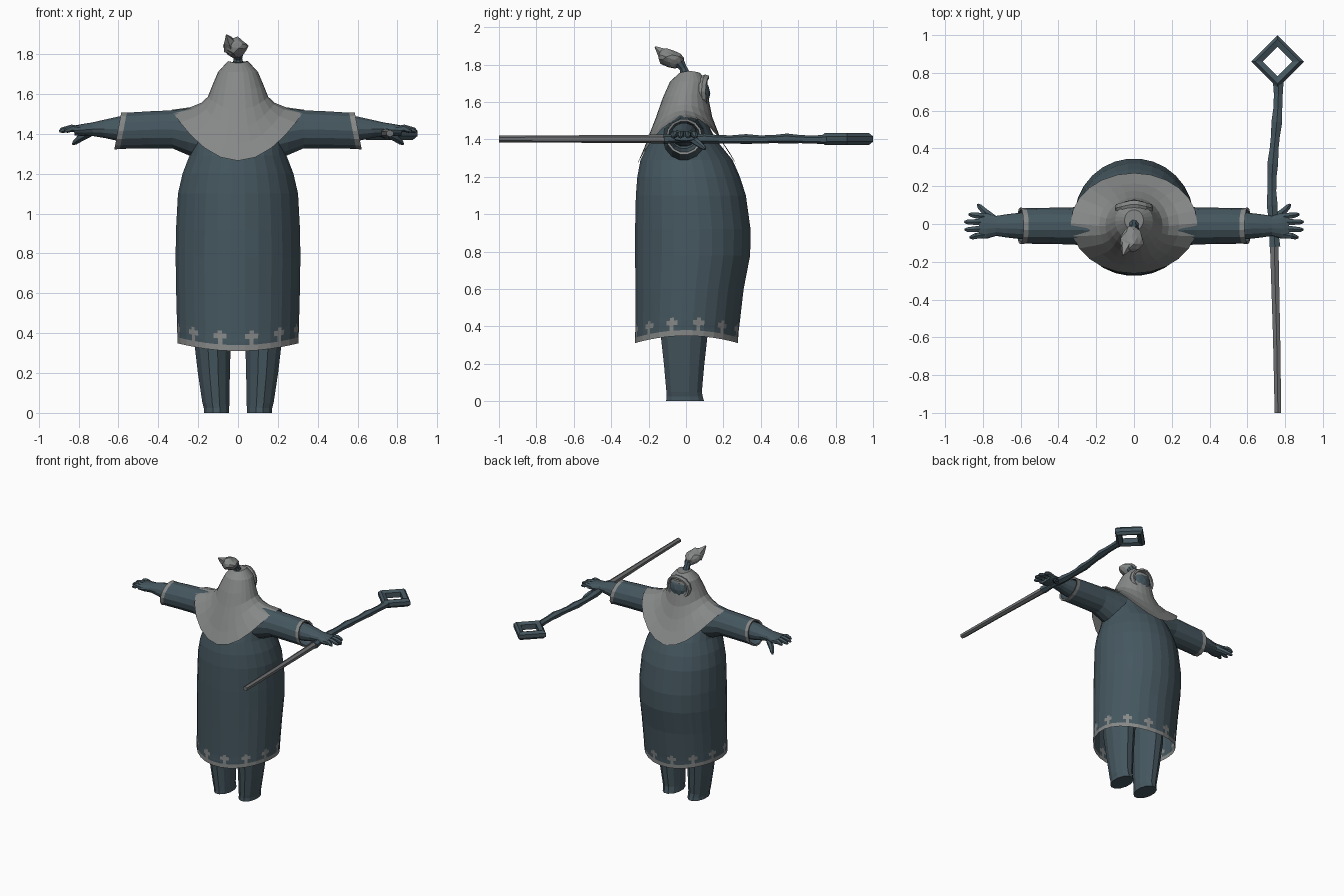
import bpy, bmesh, math, random
from mathutils import Vector

random.seed(4)
if "Cube" in bpy.data.objects:
    bpy.data.objects.remove(bpy.data.objects["Cube"], do_unlink=True)


def material(name, rgb):
    m = bpy.data.materials.new(name)
    m.use_nodes = True
    m.diffuse_color = (*rgb, 1)
    m.node_tree.nodes["Principled BSDF"].inputs["Base Color"].default_value = (*rgb, 1)
    return m


slate = material("slate cloth", (0.06, 0.095, 0.115))
grey = material("pale grey cloth", (0.24, 0.245, 0.245))
wood = material("weathered wood", (0.16, 0.165, 0.17))


def finish(name, bm, mats):
    bmesh.ops.recalc_face_normals(bm, faces=bm.faces)
    mesh = bpy.data.meshes.new(name)
    bm.to_mesh(mesh)
    bm.free()
    for m in mats:
        mesh.materials.append(m)
    ob = bpy.data.objects.new(name, mesh)
    bpy.context.collection.objects.link(ob)
    return ob


def loft(name, rings, mats, rule=None, caps=(True, True), closed=False):
    """Skin a list of point rings; rule(row, column) picks the colour slot."""
    bm = bmesh.new()
    rows = [[bm.verts.new(p) for p in r] for r in rings]
    n = len(rows[0])
    for i in range(len(rows) - (0 if closed else 1)):
        a, b = rows[i], rows[(i + 1) % len(rows)]
        for j in range(n):
            k = (j + 1) % n
            f = bm.faces.new((a[j], a[k], b[k], b[j]))
            f.material_index = rule(i, j) if rule else 0
    if not closed:
        for use, row in zip(caps, (rows[0], rows[-1])):
            if use:
                bm.faces.new(row)
    return finish(name, bm, mats)


def tube(name, path, mat, sides=6, flat=1.0):
    """Tube through (x, y, z, radius) points; flat squashes it vertically."""
    pts = [Vector(p[:3]) for p in path]
    rings = []
    for i, p in enumerate(pts):
        d = (pts[min(i + 1, len(pts) - 1)] - pts[max(i - 1, 0)]).normalized()
        up = Vector((0, 1, 0)) if abs(d.z) > 0.8 else Vector((0, 0, 1))
        u = d.cross(up).normalized()
        v = u.cross(d) * flat
        r = path[i][3]
        rings.append([p + r * (u * math.cos(t) + v * math.sin(t))
                      for t in (math.tau * (j + 0.5) / sides for j in range(sides))])
    return loft(name, rings, [mat])


def ball(name, centre, size, mat, tilt=0, jitter=0.0, subdiv=2):
    bm = bmesh.new()
    bmesh.ops.create_icosphere(bm, subdivisions=subdiv, radius=1)
    for v in bm.verts:
        v.co *= 1 + random.uniform(-jitter, jitter)
    ob = finish(name, bm, [mat])
    ob.location, ob.scale, ob.rotation_euler = centre, size, (tilt, 0, 0)
    return ob


# Robe: faceted body with a curved hem and a dotted border
SIDES, SPLIT = 28, 3


def robe_ring(rx, back, front, z, hem):
    corners = []
    for j in range(SIDES):
        t = math.tau * (j + 0.5) / SIDES - math.pi / 2
        s = math.sin(t)
        corners.append(Vector((rx * math.cos(t), (back + front) / 2 + (front - back) / 2 * s,
                               z - hem * s * s)))
    return [corners[j].lerp(corners[(j + 1) % SIDES], k / SPLIT)
            for j in range(SIDES) for k in range(SPLIT)]


body = [(0.305, -0.275, 0.28, 0.35), (0.306, -0.274, 0.281, 0.38), (0.306, -0.274, 0.282, 0.395),
        (0.307, -0.273, 0.283, 0.41), (0.308, -0.272, 0.286, 0.435), (0.308, -0.272, 0.288, 0.45),
        (0.312, -0.272, 0.31, 0.6), (0.315, -0.274, 0.345, 0.78), (0.313, -0.274, 0.347, 0.92),
        (0.303, -0.27, 0.322, 1.1), (0.28, -0.262, 0.29, 1.2), (0.245, -0.245, 0.25, 1.29),
        (0.23, -0.19, 0.16, 1.4), (0.19, -0.14, 0.11, 1.5), (0.09, -0.07, 0.06, 1.58)]
robe_rings = [robe_ring(*b, 0.04 if b[3] < 0.5 else 0) for b in body]


def robe_colour(row, col):
    offset = abs((col + 2) % 7 - 3)
    if row == 0:
        return 1
    return int((row in (1, 2, 4) and offset == 0) or (row == 3 and offset <= 1))


loft("robe", robe_rings, [slate, grey], robe_colour, caps=(False, True))


# Hooded cape draped over the shoulders
cape = [(0.05, -0.035, 0.075, 1.765, 1.755), (0.10, -0.085, 0.115, 1.71, 1.71),
        (0.13, -0.125, 0.12, 1.64, 1.62), (0.152, -0.16, 0.14, 1.585, 1.52),
        (0.185, -0.195, 0.175, 1.555, 1.43), (0.24, -0.225, 0.215, 1.533, 1.35),
        (0.335, -0.262, 0.27, 1.52, 1.265)]
cape_rings = []
for rx, back, front, side_z, low_z in cape:
    ring = []
    for j in range(24):
        t = math.tau * j / 24
        s = math.sin(t)
        ring.append((rx * math.cos(t), (back + front) / 2 + (front - back) / 2 * s,
                     side_z + (low_z - side_z) * s * s))
    cape_rings.append(ring)
hood = loft("hood_cape", cape_rings, [grey], caps=(True, False))

# Shadowed face and the rolled hood rim around it
ball("face", (0, 0.075, 1.645), (0.082, 0.055, 0.078), slate)
rim = []
for i in range(14):
    t = math.tau * i / 14
    c, s = math.cos(t), math.sin(t)
    radial, centre = Vector((c, 0, s)), Vector((0.088 * c, 0.108 - 0.025 * abs(c), 1.655 + 0.08 * s))
    rim.append([centre + 0.014 * math.cos(a) * radial + Vector((0, 0.025 * math.sin(a), 0))
                for a in (math.tau * k / 6 for k in range(6))])
loft("hood_rim", rim, [grey], closed=True)

# Gathered topknot
tube("topknot_tie", [(0, 0, 1.74, 0.03), (0, -0.015, 1.78, 0.022), (0, -0.035, 1.81, 0.03)], slate, 8)
ball("topknot", (-0.012, -0.082, 1.832), (0.062, 0.075, 0.047), grey, -0.35, 0.12)
tube("topknot_tip", [(-0.03, -0.09, 1.83, 0.045), (-0.045, -0.13, 1.865, 0.028),
                     (-0.058, -0.165, 1.895, 0.004)], grey, 5)

# Arms: sleeve with slanted cuff, forearm, palm and fingers on each side
for side, sign in (("left", 1), ("right", -1)):
    def arm_ring(x, y_rad, low, high, slant=0.0, n=14):
        mid, half = (low + high) / 2, (high - low) / 2
        return [(sign * (x - slant * math.sin(t)), -0.01 + y_rad * math.cos(t), mid + half * math.sin(t))
                for t in (math.tau * k / n for k in range(n))]

    sleeve = [arm_ring(0.12, 0.12, 1.24, 1.54), arm_ring(0.25, 0.105, 1.29, 1.53),
              arm_ring(0.33, 0.098, 1.325, 1.52), arm_ring(0.45, 0.096, 1.325, 1.515),
              arm_ring(0.575, 0.094, 1.322, 1.508, 0.018), arm_ring(0.603, 0.097, 1.318, 1.51, 0.018),
              arm_ring(0.60, 0.085, 1.33, 1.498, 0.018), arm_ring(0.52, 0.07, 1.35, 1.48)]
    loft(side + "_sleeve", sleeve, [slate, grey], lambda i, j: int(i in (4, 5)))
    forearm = [arm_ring(0.5, 0.07, 1.36, 1.49), arm_ring(0.6, 0.07, 1.362, 1.488),
               arm_ring(0.67, 0.062, 1.378, 1.472), arm_ring(0.73, 0.053, 1.388, 1.458),
               arm_ring(0.78, 0.068, 1.388, 1.45), arm_ring(0.82, 0.068, 1.392, 1.442)]
    loft(side + "_forearm_and_palm", forearm, [slate])
    for i, (y, reach) in enumerate(((0.045, 0.875), (0.01, 0.897), (-0.027, 0.895), (-0.063, 0.87))):
        tube(f"{side}_finger_{i + 1}",
             [(sign * 0.79, y * 0.9, 1.42, 0.019), (sign * 0.835, y, 1.428, 0.018),
              (sign * (reach - 0.015), y * 1.1, 1.418, 0.014), (sign * reach, y * 1.12, 1.412, 0.006)],
             slate, 6)
    tube(side + "_thumb", [(sign * 0.745, 0.03, 1.405, 0.022), (sign * 0.79, 0.065, 1.38, 0.02),
                           (sign * 0.815, 0.09, 1.36, 0.015), (sign * 0.828, 0.103, 1.348, 0.006)], slate)

    # Trouser leg with a slightly flared foot
    leg_rings = []
    for z, cx, rx, cy, ry in ((0, 0.108, 0.066, -0.005, 0.105), (0.025, 0.108, 0.066, -0.007, 0.1),
                              (0.05, 0.111, 0.07, -0.01, 0.098), (0.2, 0.121, 0.083, -0.01, 0.112),
                              (0.4, 0.13, 0.098, -0.01, 0.135), (0.6, 0.125, 0.105, -0.01, 0.14)):
        leg_rings.append([(sign * (cx + rx * math.cos(t)), cy + ry * math.sin(t), z)
                          for t in (math.tau * (k + 0.5) / 12 for k in range(12))])
    loft(side + "_leg", leg_rings, [slate])

# Staff: tapered shaft, knobbly upper branch and diamond head
tube("staff_shaft", [(0.762, -1, 1.402, 0.02), (0.755, -0.6, 1.402, 0.022),
                     (0.742, -0.1, 1.402, 0.026)], wood, 6, 0.9)
branch = []
for i in range(13):
    y = -0.12 + 0.88 * i / 12
    branch.append((0.737 - 0.012 * math.sin(y * 7) + 0.022 * max(y, 0), y,
                   1.402 + random.uniform(-0.003, 0.003), 0.027 if i % 3 else 0.033))
tube("staff_branch", branch, slate, 6, 0.8)
section = ((0.14, -0.014), (0.14, 0.014), (0.118, 0.032), (0.078, 0.02), (0.078, -0.02), (0.118, -0.032))
head = [[(0.76 + r * math.cos(t), 0.86 + r * math.sin(t), 1.402 + z) for r, z in section]
        for t in (math.tau * k / 4 for k in range(4))]
loft("staff_head", head, [slate], closed=True)
